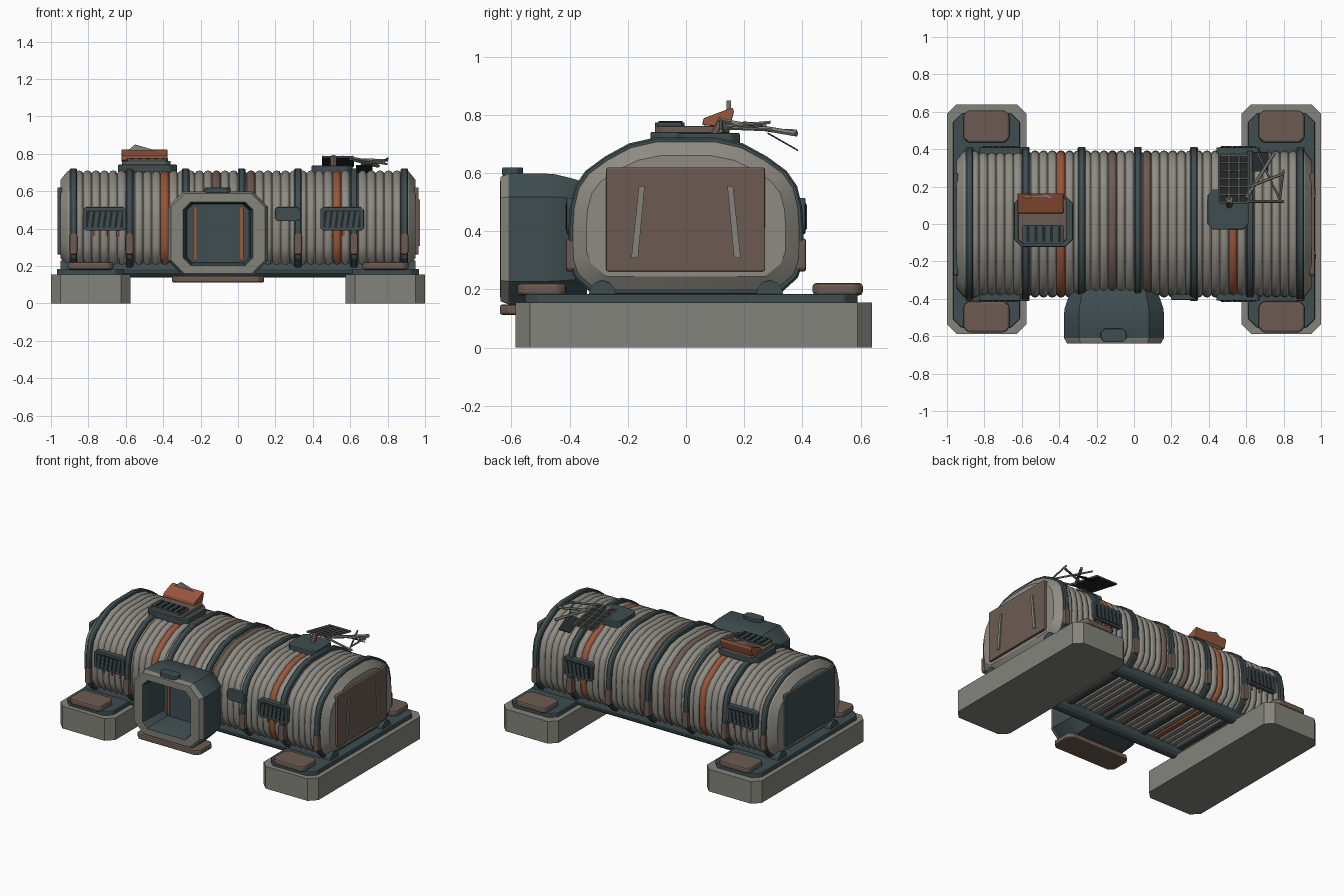
import bpy, bmesh, math
from mathutils import Vector

if "Cube" in bpy.data.objects:
    bpy.data.objects.remove(bpy.data.objects["Cube"], do_unlink=True)


def material(name, *rgb):
    m = bpy.data.materials.new(name)
    m.use_nodes = True
    m.diffuse_color = (*rgb, 1)
    m.node_tree.nodes["Principled BSDF"].inputs["Base Color"].default_value = (*rgb, 1)
    return m


GRAY = material("concrete gray", 0.23, 0.23, 0.20)
PALE = material("hull gray", 0.27, 0.26, 0.225)
TEAL = material("dark teal", 0.05, 0.075, 0.08)
BROWN = material("dusty brown", 0.15, 0.105, 0.085)
ORANGE = material("rust orange", 0.32, 0.095, 0.045)
DARK = material("near black", 0.015, 0.02, 0.022)


def loft(name, rings, mats, strip=lambda i: 0, caps=(0, 0), bevel=0, smooth=False):
    """Skin a list of equal point rings, close both ends."""
    bm = bmesh.new()
    loops = [[bm.verts.new(p) for p in ring] for ring in rings]
    n = len(rings[0])
    for i, (a, b) in enumerate(zip(loops, loops[1:])):
        for j in range(n):
            k = (j + 1) % n
            bm.faces.new((a[j], a[k], b[k], b[j])).material_index = strip(i)
    bm.faces.new(loops[0]).material_index = caps[0]
    bm.faces.new(loops[-1]).material_index = caps[1]
    bmesh.ops.recalc_face_normals(bm, faces=bm.faces)
    me = bpy.data.meshes.new(name)
    bm.to_mesh(me)
    bm.free()
    for m in mats:
        me.materials.append(m)
    ob = bpy.data.objects.new(name, me)
    bpy.context.collection.objects.link(ob)
    if bevel:
        mod = ob.modifiers.new("bevel", "BEVEL")
        mod.width, mod.segments = bevel, 2
    if smooth:
        bpy.ops.object.select_all(action="DESELECT")
        ob.select_set(True)
        bpy.context.view_layer.objects.active = ob
        bpy.ops.object.shade_smooth_by_angle(angle=math.radians(28))
    return ob


def place(axis, a, b, d):
    return Vector({"x": (d, a, b), "y": (a, d, b), "z": (a, b, d)}[axis])


def prism(name, axis, pts, d0, d1, mat, bevel=0):
    return loft(name, [[place(axis, a, b, d) for a, b in pts] for d in (d0, d1)], [mat], bevel=bevel)


def octagon(a0, a1, b0, b1, c):
    return [(a0 + c, b0), (a1 - c, b0), (a1, b0 + c), (a1, b1 - c),
            (a1 - c, b1), (a0 + c, b1), (a0, b1 - c), (a0, b0 + c)]


def plate(name, axis, a0, a1, b0, b1, c, d0, d1, mat, bevel=0):
    return prism(name, axis, octagon(a0, a1, b0, b1, c), d0, d1, mat, bevel)


def rod(name, p, q, r, mat, sides=6):
    p, q = Vector(p), Vector(q)
    rot = (q - p).to_track_quat("Z", "Y")
    circle = [rot @ Vector((r * math.cos(t), r * math.sin(t), 0))
              for t in (math.tau * i / sides for i in range(sides))]
    return loft(name, [[e + c for c in circle] for e in (p, q)], [mat], smooth=sides > 8)


# Hull cross-section (half), mirrored to the other side
HALF = [(0.1, 0.71), (0.19, 0.69), (0.27, 0.647), (0.335, 0.6), (0.37, 0.55), (0.387, 0.48),
        (0.392, 0.4), (0.39, 0.3), (0.372, 0.25), (0.31, 0.195)]
SECTION = HALF + [(-y, z) for y, z in reversed(HALF)]


def section(x, off):
    return [Vector((x, y * (1 + off / 0.4), 0.45 + (z - 0.45) * (1 + off / 0.26))) for y, z in SECTION]


# Corrugated hull with a few coloured ribs and sloped end caps
PITCH, START, RIBS = 0.046, -0.92, 40
stations = [(-0.95, -0.05)]
for i in range(RIBS):
    for f, off in ((0.02, -0.012), (0.2, -0.003), (0.4, 0), (0.6, 0), (0.8, -0.003), (0.98, -0.012)):
        stations.append((START + PITCH * (i + f), off))
stations.append((0.95, -0.05))
rib_colour = {11: 1, 31: 1, 17: 2, 21: 2}
loft("corrugated_hull", [section(x, o) for x, o in stations], [PALE, ORANGE, BROWN],
     lambda i: rib_colour.get((i - 1) // 6, 0), smooth=True)

# Hoops around the hull with clips at their feet
for x in (-0.88, -0.58, -0.28, 0.02, 0.32, 0.62, 0.89):
    loft("hull_hoop", [section(x + dx, o) for dx, o in
                       ((-0.02, -0.015), (-0.02, 0.007), (-0.013, 0.013), (0.013, 0.013),
                        (0.02, 0.007), (0.02, -0.015))], [TEAL], smooth=True)
    for s in (-1, 1):
        plate("hoop_clip", "y", x - 0.021, x + 0.021, 0.262, 0.375, 0.01, s * 0.375, s * 0.412, BROWN, 0.006)

# End panels
for s, mat in ((-1, TEAL), (1, BROWN)):
    plate("end_panel", "x", -0.275, 0.272, 0.262, 0.62, 0.006, s * 0.94, s * 0.966, mat, 0.004)
for s in (-1, 1):
    prism("end_panel_scratch", "x", [(s * 0.142, 0.555), (s * 0.162, 0.555), (s * 0.188, 0.308), (s * 0.165, 0.308)],
          0.964, 0.973, GRAY)

# Skids under the hull
for s in (-1, 1):
    rod("skid_pipe", (-0.95, s * 0.288, 0.185), (0.95, s * 0.288, 0.185), 0.046, TEAL, 12)

# Foundations
for s in (-1, 1):
    def span(a, b):
        return sorted((s * a, s * b))
    plate("foundation_block", "z", *span(0.575, 1.0), -0.587, 0.639, 0.05, 0, 0.155, GRAY)
    plate("foundation_deck", "z", *span(0.61, 0.968), -0.553, 0.59, 0.045, 0.15, 0.185, TEAL, 0.006)
    for y0, y1 in ((-0.58, -0.413), (0.435, 0.608)):
        plate("anchor_pod", "z", *span(0.666, 0.912), y0, y1, 0.025, 0.18, 0.222, BROWN, 0.012)

# Entry tunnel: teal shell, gray rim, hollow inside
rings = []
for y, i in ((-0.34, 0.045), (-0.4, 0.02), (-0.45, 0.003), (-0.48, 0), (-0.61, 0), (-0.638, 0.016),
             (-0.64, 0.08), (-0.615, 0.092), (-0.43, 0.1)):
    rings.append([place("y", a, b, y) for a, b in
                  octagon(-0.374 + i, 0.16 - i, 0.148 + i * 0.7, 0.598 - i * 0.7, 0.08 - 0.5 * i)])
loft("entry_tunnel", rings, [TEAL, GRAY], lambda i: int(i in (4, 5)), smooth=True)
plate("entry_step", "z", -0.353, 0.14, -0.64, -0.46, 0.03, 0.113, 0.148, BROWN, 0.008)
plate("entry_top_lamp", "z", -0.178, -0.04, -0.632, -0.56, 0.02, 0.59, 0.62, TEAL, 0.005)
plate("inner_door", "y", -0.235, 0.02, 0.23, 0.52, 0.02, -0.425, -0.435, TEAL)
for x in (-0.24, 0.012):
    plate("door_rust_strip", "y", x, x + 0.018, 0.23, 0.52, 0.003, -0.43, -0.44, ORANGE)

# Side louvres, front and back
for s in (-1, 1):
    for x in (-0.83, 0.44):
        w = 0.233
        plate("louvre_frame", "y", x, x + w, 0.39, 0.515, 0.015, s * 0.37, s * 0.41, TEAL, 0.004)
        plate("louvre_recess", "y", x + 0.018, x + w - 0.018, 0.405, 0.497, 0.005, s * 0.408, s * 0.412, DARK)
        for i in range(6):
            a = x + 0.026 + i * 0.031
            prism("louvre_slat", "y", [(a, 0.407), (a + 0.018, 0.407), (a + 0.03, 0.492), (a + 0.012, 0.492)],
                  s * 0.409, s * 0.416, TEAL)
            if i % 2:
                plate("rust_streak", "y", a, a + 0.012, 0.36, 0.39, 0.002, s * 0.386, s * 0.395, ORANGE)
plate("wall_plaque", "y", 0.198, 0.33, 0.44, 0.515, 0.012, -0.375, -0.405, TEAL, 0.004)

# Roof vent with a torn lid
plate("roof_vent_base", "z", -0.642, -0.326, -0.122, 0.15, 0.04, 0.7, 0.742, TEAL, 0.006)
plate("roof_vent_box", "z", -0.62, -0.36, -0.106, 0.15, 0.025, 0.735, 0.762, BROWN, 0.005)
plate("roof_vent_grille", "z", -0.6, -0.375, -0.106, -0.005, 0.01, 0.755, 0.774, TEAL)
for i in range(5):
    x = -0.575 + i * 0.042
    plate("roof_vent_slot", "z", x, x + 0.017, -0.095, -0.012, 0.002, 0.77, 0.779, DARK)
prism("torn_lid", "x", [(0.055, 0.765), (0.06, 0.788), (0.16, 0.826), (0.165, 0.81), (0.15, 0.757)],
      -0.622, -0.378, ORANGE, 0.004)
prism("lid_shard", "y", [(-0.6, 0.81), (-0.55, 0.85), (-0.39, 0.805)], 0.14, 0.155, GRAY)

# Broken solar array on the roof
plate("array_base", "z", 0.393, 0.613, -0.03, 0.185, 0.03, 0.69, 0.738, TEAL, 0.006)
rod("array_post", (0.51, 0.1, 0.73), (0.51, 0.13, 0.785), 0.018, BROWN, 8)


def on_panel(x, y):
    return (x, y, 0.785 - (y - 0.115) * 0.2)


prism("array_panel", "x", [(0.115, 0.778), (0.37, 0.727), (0.37, 0.731), (0.115, 0.782)], 0.455, 0.615, DARK)
for i in range(4):
    x = 0.455 + i * 0.053
    rod("array_long_bar", on_panel(x, 0.115), on_panel(x, 0.37), 0.006, GRAY)
for i in range(7):
    y = 0.115 + i * 0.0425
    rod("array_cross_bar", on_panel(0.455, y), on_panel(0.615, y), 0.005, GRAY)
for p, q, r in (((0.6, 0.12, 0.78), (0.8, 0.12, 0.745), 0.007),
                ((0.6, 0.14, 0.775), (0.75, 0.38, 0.735), 0.01),
                ((0.62, 0.2, 0.77), (0.8, 0.27, 0.765), 0.008),
                ((0.66, 0.38, 0.745), (0.78, 0.13, 0.755), 0.006),
                ((0.78, 0.13, 0.76), (0.8, 0.29, 0.775), 0.006)):
    rod("bent_strut", p, q, r, GRAY)
prism("hanging_panel_scrap", "x", [(0.28, 0.735), (0.385, 0.675), (0.385, 0.681), (0.28, 0.741)], 0.63, 0.72, DARK)
